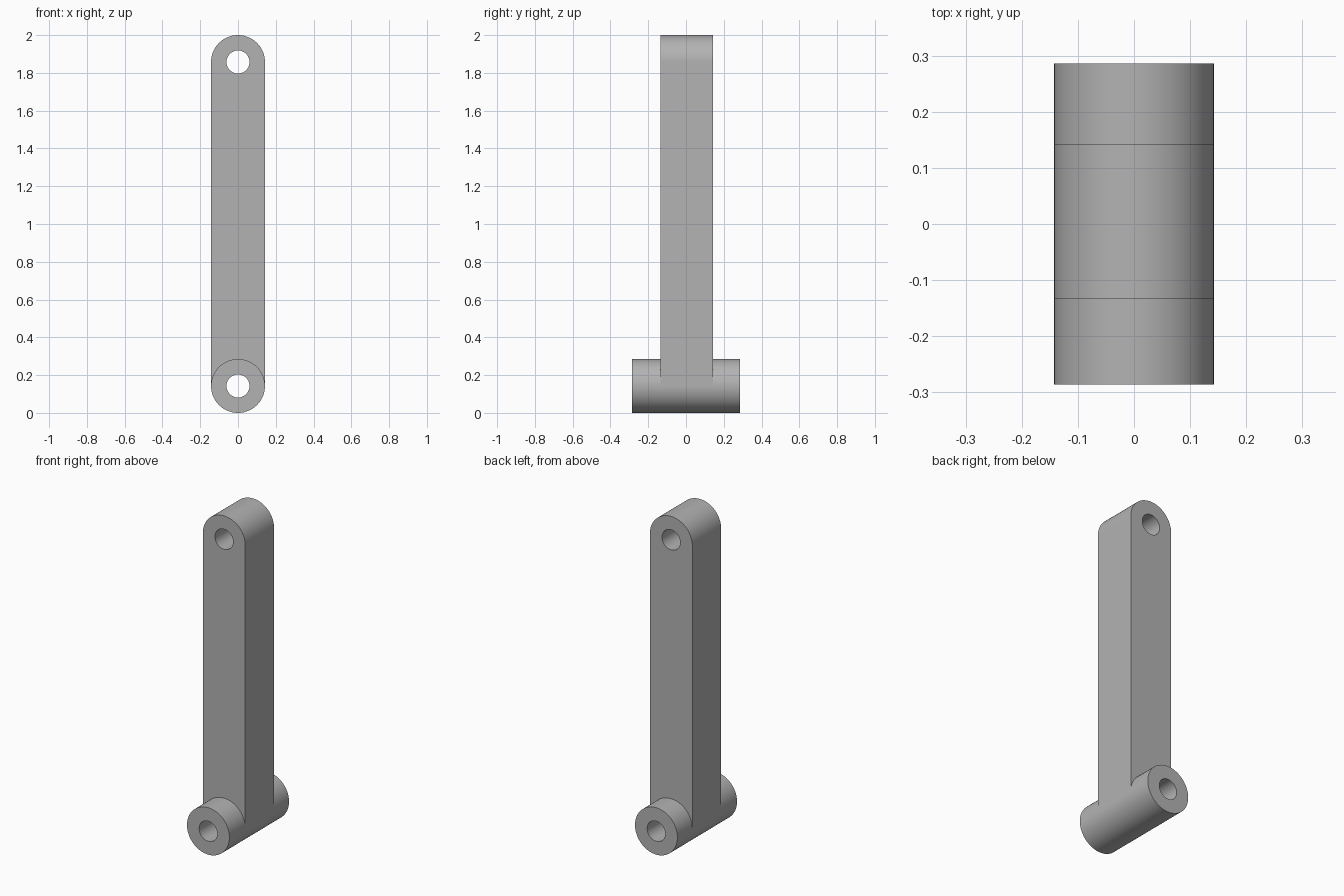
import bpy, bmesh, math

cube = bpy.data.objects.get("Cube")
if cube:
    bpy.data.objects.remove(cube, do_unlink=True)

R, HOLE = 0.1425, 0.061        # outer and bore radii
LOW, HIGH = R, 2 - R           # heights of the two bore axes
SEG = 96

metal = bpy.data.materials.new("plain grey")
metal.use_nodes = True
grey = (0.45, 0.45, 0.45, 1)
metal.diffuse_color = grey
metal.node_tree.nodes["Principled BSDF"].inputs["Base Color"].default_value = grey


def arc(radius, z, turn, steps):
    return [(radius * math.cos(turn * i / steps), z + radius * math.sin(turn * i / steps))
            for i in range(steps + 1)]


def extrude_y(name, outline, y0, y1):
    """Solid prism from an (x, z) outline, running along y."""
    bm = bmesh.new()
    face = bm.faces.new([bm.verts.new((x, y0, z)) for x, z in outline])
    out = bmesh.ops.extrude_face_region(bm, geom=[face])
    verts = [v for v in out["geom"] if isinstance(v, bmesh.types.BMVert)]
    bmesh.ops.translate(bm, verts=verts, vec=(0, y1 - y0, 0))
    bmesh.ops.recalc_face_normals(bm, faces=bm.faces)
    mesh = bpy.data.meshes.new(name)
    bm.to_mesh(mesh)
    bm.free()
    mesh.materials.append(metal)
    obj = bpy.data.objects.new(name, mesh)
    bpy.context.collection.objects.link(obj)
    return obj


def cylinder(name, radius, z, half):
    return extrude_y(name, arc(radius, z, 2 * math.pi, SEG)[:-1], -half, half)


def combine(target, tool, operation):
    bpy.context.view_layer.objects.active = target
    mod = target.modifiers.new(operation.title(), "BOOLEAN")
    mod.object, mod.operation, mod.solver = tool, operation, "EXACT"
    bpy.ops.object.modifier_apply(modifier=mod.name)
    bpy.data.objects.remove(tool, do_unlink=True)


# Upright arm with a rounded top, standing on the barrel's centre line
arm = extrude_y("link_arm", arc(R, HIGH, math.pi, SEG // 2) + [(-R, LOW), (R, LOW)],
                -0.134, 0.143)

# Cross barrel at the foot
combine(arm, cylinder("cross_barrel", R, LOW, 0.286), "UNION")

# Pin bores through both ends
for z in (LOW, HIGH):
    combine(arm, cylinder("bore_cutter", HOLE, z, 0.5), "DIFFERENCE")

bpy.ops.object.select_all(action="DESELECT")
arm.select_set(True)
bpy.context.view_layer.objects.active = arm
bpy.ops.object.shade_smooth_by_angle(angle=math.radians(30))
